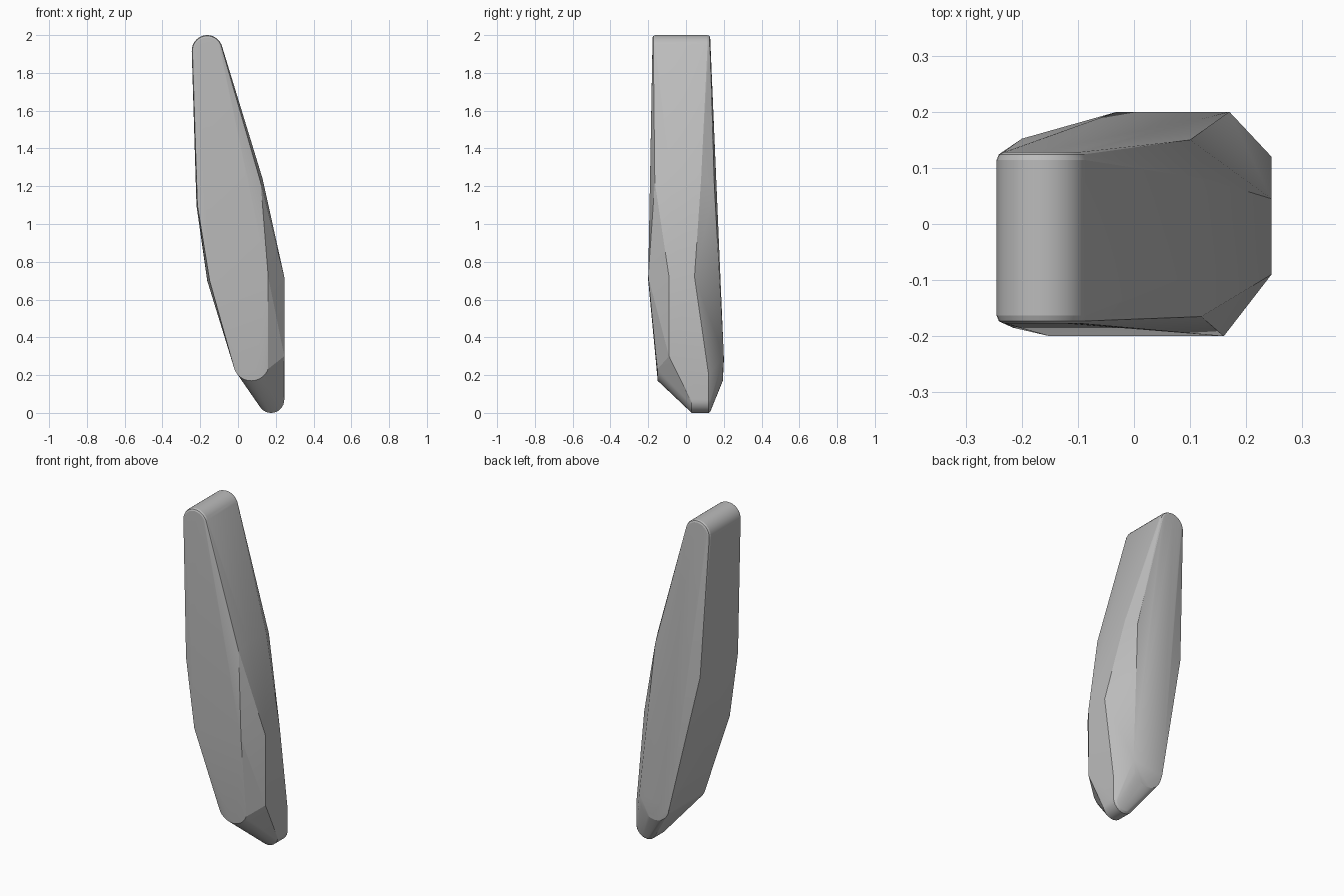
import bpy, bmesh
from math import sin, cos, pi, radians

cube = bpy.data.objects.get("Cube")
if cube:
    bpy.data.objects.remove(cube, do_unlink=True)


def arc(cx, cz, r, y, start, end, steps=14):
    """Points of a rounded end in a plane of constant y."""
    angles = [radians(start + (end - start) * i / steps) for i in range(steps + 1)]
    return [(cx + r * cos(a), y, cz + r * sin(a)) for a in angles]


# rounded top with softened rims
points = []
for y, r in ((-.177, .07), (-.173, .078), (-.163, .082),
             (.114, .082), (.124, .078), (.128, .07)):
    points += arc(-.163, 1.918, r, y, 10, 182)

# rounded lower ends of the front and back faces, and the bottom tip
points += arc(.07, .265, .095, -.15, 200, 340)
points += arc(.07, .265, .095, .195, 200, 340)
for y, r in ((.02, .06), (.03, .07), (.12, .07), (.13, .06)):
    points += arc(.175, .07, r, y, 200, 360)

# corners of the chamfered body
points += [
    (-.15, -.2, .7), (.16, -.2, .72), (.12, -.165, 1.22),
    (.245, -.09, .72), (.245, -.09, .3),
    (.245, .045, .72), (.245, .12, .2),
    (.13, -.08, 1.24), (.13, .08, 1.24), (.1, .15, 1.2),
    (.17, .2, .3), (-.03, .2, .27), (-.2, .152, 1.08),
    (-.215, -.185, 1.1), (-.22, -.04, 1.1), (-.163, -.06, .7),
]

# wrap the outline points in one convex body
bm = bmesh.new()
for p in points:
    bm.verts.new(p)
bmesh.ops.remove_doubles(bm, verts=bm.verts[:], dist=.001)
hull = bmesh.ops.convex_hull(bm, input=bm.verts[:])
loose = {v for v in hull["geom_interior"] + hull["geom_unused"]
         if isinstance(v, bmesh.types.BMVert)}
bmesh.ops.delete(bm, geom=list(loose), context='VERTS')
bmesh.ops.dissolve_limit(bm, angle_limit=radians(1), verts=bm.verts[:], edges=bm.edges[:])
bmesh.ops.recalc_face_normals(bm, faces=bm.faces[:])
mesh = bpy.data.meshes.new("faceted_blade")
bm.to_mesh(mesh)
bm.free()
blade = bpy.data.objects.new("faceted_blade", mesh)
bpy.context.collection.objects.link(blade)

# plain grey finish
grey = bpy.data.materials.new("plain_grey")
grey.use_nodes = True
colour = (.5, .5, .5, 1)
grey.diffuse_color = colour
grey.node_tree.nodes["Principled BSDF"].inputs["Base Color"].default_value = colour
mesh.materials.append(grey)

bpy.ops.object.select_all(action='DESELECT')
blade.select_set(True)
bpy.context.view_layer.objects.active = blade
bpy.ops.object.shade_smooth_by_angle(angle=radians(15))
